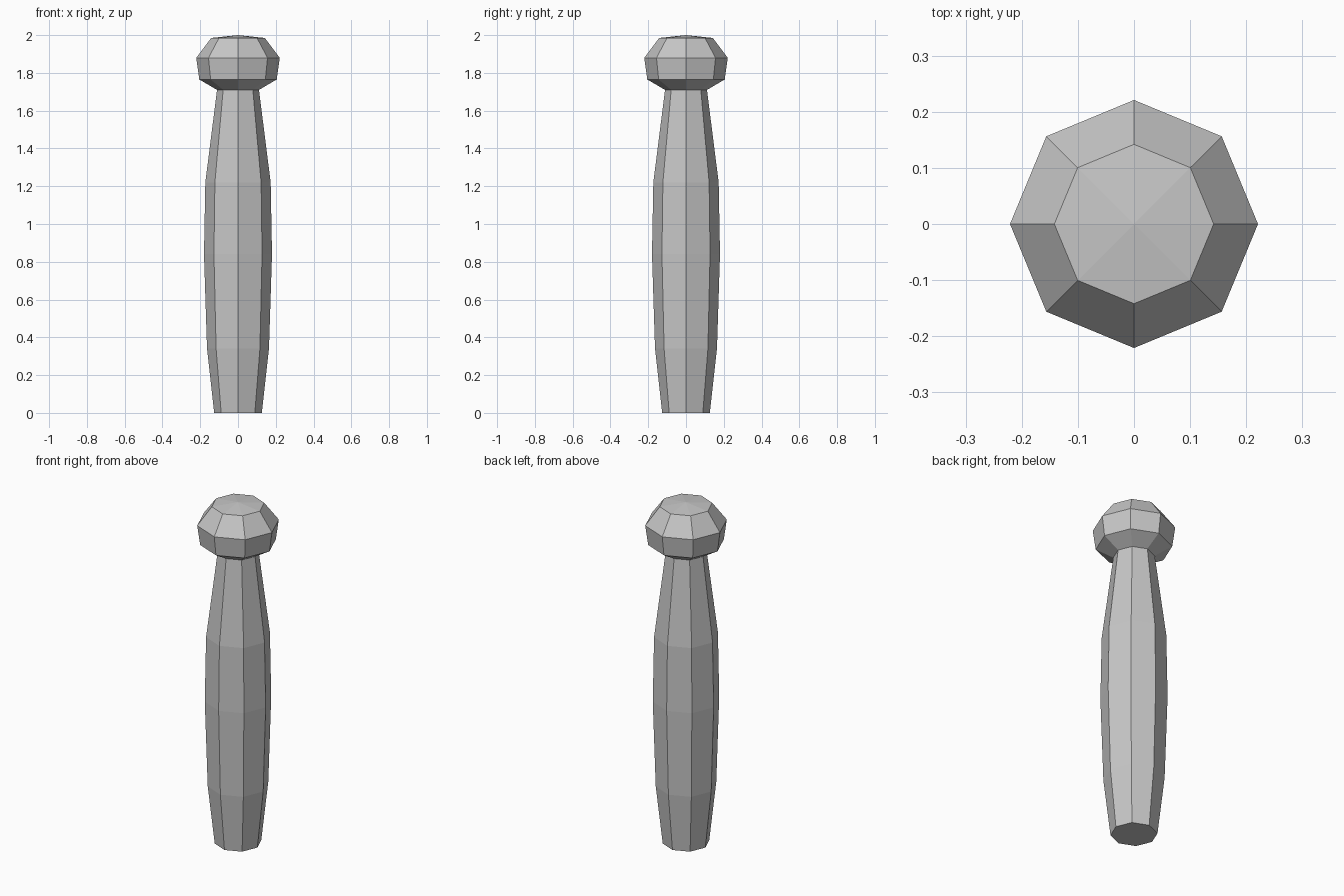
import bpy
import bmesh
from math import cos, sin, tau

SIDES = 8

cube = bpy.data.objects.get("Cube")
if cube:
    bpy.data.objects.remove(cube, do_unlink=True)

grey = bpy.data.materials.new("plain_grey")
grey.use_nodes = True
colour = (0.57, 0.57, 0.57, 1)
grey.diffuse_color = colour
grey.node_tree.nodes["Principled BSDF"].inputs["Base Color"].default_value = colour


def add_ring(bm, radius, z):
    return [bm.verts.new((radius * cos(tau * i / SIDES), radius * sin(tau * i / SIDES), z))
            for i in range(SIDES)]


def lathe(name, profile, tip=None):
    """Octagonal turned part; closed by a flat base and an optional shallow tip."""
    bm = bmesh.new()
    rings = [add_ring(bm, r, z) for r, z in profile]
    for low, high in zip(rings, rings[1:]):
        for i in range(SIDES):
            j = (i + 1) % SIDES
            bm.faces.new((low[i], low[j], high[j], high[i]))
    bm.faces.new(rings[0][::-1])
    if tip is not None:
        apex = bm.verts.new((0, 0, tip))
        for i in range(SIDES):
            bm.faces.new((rings[-1][i], rings[-1][(i + 1) % SIDES], apex))
    mesh = bpy.data.meshes.new(name)
    bm.to_mesh(mesh)
    bm.free()
    mesh.materials.append(grey)
    obj = bpy.data.objects.new(name, mesh)
    bpy.context.collection.objects.link(obj)
    return obj


# Swelling shaft and rounded knob in one continuous turned profile
shaft = [(0.126, 0), (0.164, 0.34), (0.18, 0.84), (0.173, 1.22), (0.111, 1.71)]
knob = [(0.205, 1.765), (0.221, 1.88), (0.142, 1.985)]
lathe("turned_post", shaft + knob, tip=2.0)
